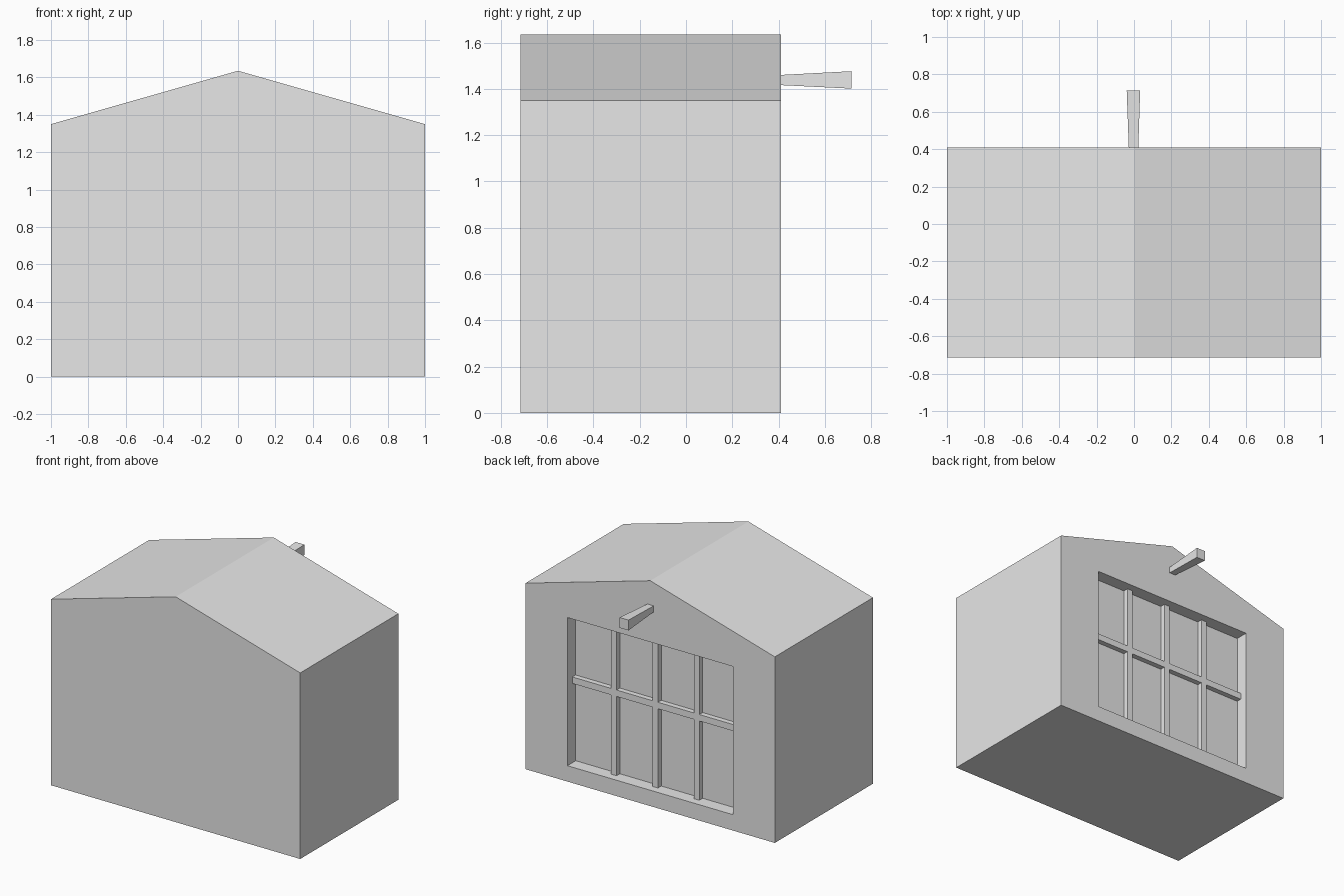
import bpy, bmesh

if "Cube" in bpy.data.objects:
    bpy.data.objects.remove(bpy.data.objects["Cube"])

grey = bpy.data.materials.new("plain grey")
grey.diffuse_color = (0.8, 0.8, 0.8, 1)
grey.use_nodes = True
grey.node_tree.nodes["Principled BSDF"].inputs["Base Color"].default_value = grey.diffuse_color

FRONT, BACK = -0.715, 0.41            # gable walls along y
WIN_X, WIN_Z0, WIN_Z1 = 0.665, 0.115, 1.19
GLASS, BAR = 0.315, 0.353             # y of recess floor and bar faces
BAR_W = 0.044


def finish(name, bm):
    bmesh.ops.recalc_face_normals(bm, faces=bm.faces)
    me = bpy.data.meshes.new(name)
    bm.to_mesh(me)
    bm.free()
    me.materials.append(grey)
    ob = bpy.data.objects.new(name, me)
    bpy.context.collection.objects.link(ob)
    return ob


def loft(name, prof_a, ya, prof_b, yb):
    """Solid between two matching (x, z) profiles at two y positions."""
    bm = bmesh.new()
    a = [bm.verts.new((x, ya, z)) for x, z in prof_a]
    b = [bm.verts.new((x, yb, z)) for x, z in prof_b]
    bm.faces.new(a)
    bm.faces.new(b[::-1])
    n = len(a)
    for i in range(n):
        j = (i + 1) % n
        bm.faces.new((a[i], a[j], b[j], b[i]))
    return finish(name, bm)


def rect(x0, x1, z0, z1):
    return [(x0, z0), (x1, z0), (x1, z1), (x0, z1)]


def block(name, x0, x1, y0, y1, z0, z1):
    r = rect(x0, x1, z0, z1)
    return loft(name, r, y0, r, y1)


# House body: gabled profile extruded front to back
gable = [(-1, 0), (1, 0), (1, 1.35), (0, 1.635), (-1, 1.35)]
house = loft("house_body", gable, FRONT, gable, BACK)

# Window recess cut into the back wall
cutter = block("window_cutter", -WIN_X, WIN_X, GLASS, BACK + 0.2, WIN_Z0, WIN_Z1)
cutter.hide_render = True
mod = house.modifiers.new("window_recess", 'BOOLEAN')
mod.operation = 'DIFFERENCE'
mod.solver = 'EXACT'
mod.object = cutter
bpy.context.view_layer.objects.active = house
bpy.ops.object.modifier_apply(modifier=mod.name)
bpy.data.objects.remove(cutter)

# Window bars: three uprights and one crossbar
for i in (-1, 0, 1):
    x = i * WIN_X / 2
    block(f"window_upright_{i + 2}", x - BAR_W / 2, x + BAR_W / 2,
          GLASS, BAR, WIN_Z0, WIN_Z1)
block("window_crossbar", -WIN_X, WIN_X, GLASS, BAR, 0.69, 0.737)

# Hoist beam above the window, flaring outward
loft("hoist_beam", rect(-0.028, 0.023, 1.416, 1.46), BACK,
     rect(-0.039, 0.033, 1.401, 1.476), 0.715)
